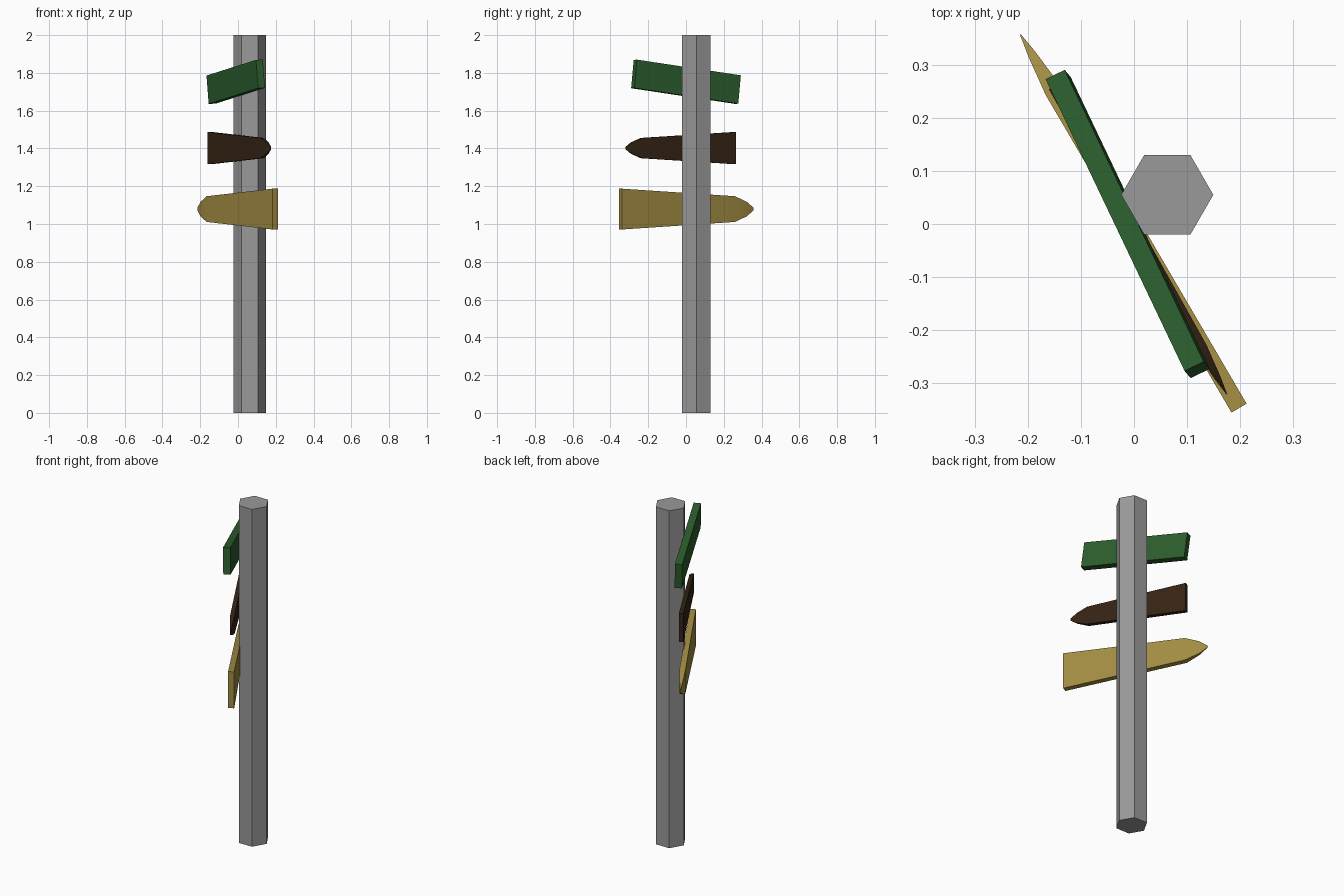
import bpy, bmesh
from math import radians
from mathutils import Vector, Matrix

if "Cube" in bpy.data.objects:
    bpy.data.objects.remove(bpy.data.objects["Cube"])


def paint(obj, name, rgb):
    mat = bpy.data.materials.new(name)
    mat.diffuse_color = (*rgb, 1)
    mat.use_nodes = True
    mat.node_tree.nodes["Principled BSDF"].inputs["Base Color"].default_value = mat.diffuse_color
    obj.data.materials.append(mat)


def mesh_object(name, bm):
    bmesh.ops.recalc_face_normals(bm, faces=bm.faces)
    mesh = bpy.data.meshes.new(name)
    bm.to_mesh(mesh)
    bm.free()
    obj = bpy.data.objects.new(name, mesh)
    bpy.context.collection.objects.link(obj)
    return obj


def pointed_plank(name, butt, tip, z, half_thick, scale, rgb):
    """Tapered plank lofted from rectangular sections, butt end to rounded tip."""
    butt, tip = Vector((*butt, z)), Vector((*tip, z))
    along = (tip - butt).normalized()
    side = along.cross(Vector((0, 0, 1)))
    # fraction of length, half height, thickness factor
    sections = [(0, .108, 1), (.85, .068, 1), (.945, .038, .5), (1, .007, .06)]
    bm = bmesh.new()
    rings = []
    for f, h, t in sections:
        c = butt.lerp(tip, f)
        rings.append([bm.verts.new(c + side * half_thick * t * a + Vector((0, 0, h * scale * b)))
                      for a, b in ((-1, -1), (1, -1), (1, 1), (-1, 1))])
    for r0, r1 in zip(rings, rings[1:]):
        for i in range(4):
            j = (i + 1) % 4
            bm.faces.new((r0[i], r0[j], r1[j], r1[i]))
    bm.faces.new(rings[0])
    bm.faces.new(rings[-1])
    obj = mesh_object(name, bm)
    bpy.ops.object.select_all(action='DESELECT')
    obj.select_set(True)
    bpy.context.view_layer.objects.active = obj
    bpy.ops.object.shade_smooth_by_angle(angle=radians(40))
    paint(obj, name + "_paint", rgb)


# hexagonal post
bpy.ops.mesh.primitive_cylinder_add(vertices=6, radius=.0868, depth=2,
                                    location=(.0627, .055, 1), rotation=(0, 0, radians(30)))
post = bpy.context.object
post.name = "post"
paint(post, "post_paint", (.32, .32, .32))

# lower and middle arrow signs, pointing opposite ways
pointed_plank("lower_sign", (.198, -.347), (-.214, .357), 1.079, .0165, 1, (.36, .26, .055))
pointed_plank("middle_sign", (-.15, .26), (.175, -.321), 1.402, .012, .79, (.035, .017, .007))

# upper tilted board
length = Vector((.262, -.55, .083))
up = Vector((-.0115, .0135, .15))
thick = length.cross(up).normalized() * .04
box = Matrix((length, thick, up)).transposed().to_4x4()
bm = bmesh.new()
bmesh.ops.create_cube(bm, size=1, matrix=Matrix.Translation((-.012, 0, 1.753)) @ box)
paint(mesh_object("upper_sign", bm), "upper_sign_paint", (.025, .11, .026))
